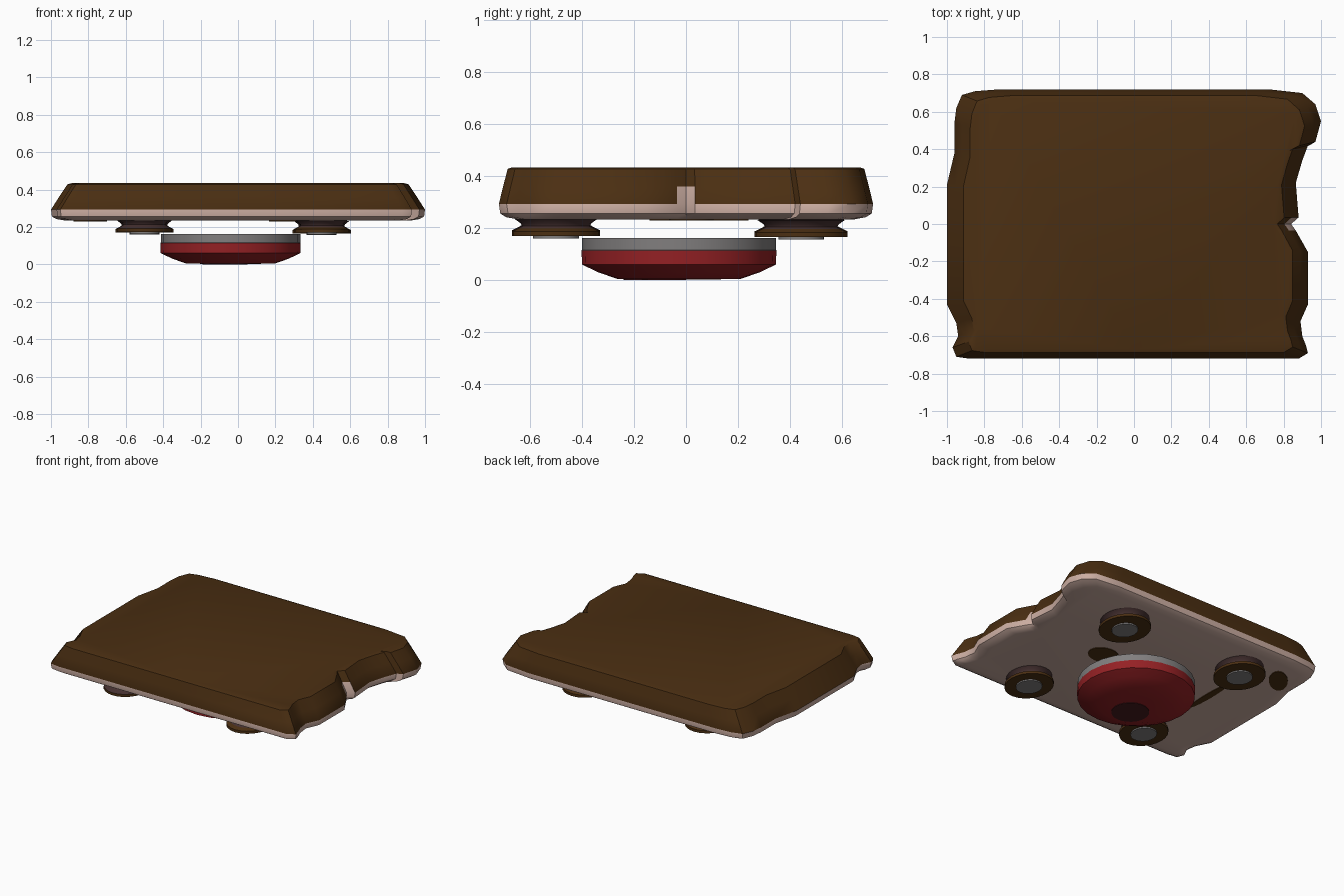
import bpy, bmesh, math
from mathutils import Matrix

if "Cube" in bpy.data.objects:
    bpy.data.objects.remove(bpy.data.objects["Cube"])


def mat(name, c):
    m = bpy.data.materials.new(name)
    m.diffuse_color = (*c, 1)
    m.use_nodes = True
    m.node_tree.nodes["Principled BSDF"].inputs["Base Color"].default_value = m.diffuse_color
    return m


BROWN = mat("dark brown", (0.07, 0.028, 0.006))
PINK = mat("pale pink", (0.60, 0.42, 0.36))
RED = mat("red", (0.30, 0.015, 0.018))
GREY = mat("grey", (0.22, 0.21, 0.21))
PLUM = mat("plum brown", (0.06, 0.03, 0.03))
MAROON = mat("maroon", (0.06, 0.01, 0.012))


def finish(name, bm, mats, angle=40):
    bmesh.ops.recalc_face_normals(bm, faces=bm.faces)
    me = bpy.data.meshes.new(name)
    bm.to_mesh(me)
    bm.free()
    ob = bpy.data.objects.new(name, me)
    bpy.context.collection.objects.link(ob)
    for m in mats:
        me.materials.append(m)
    bpy.ops.object.select_all(action='DESELECT')
    ob.select_set(True)
    bpy.context.view_layer.objects.active = ob
    bpy.ops.object.shade_smooth_by_angle(angle=math.radians(angle))
    return ob


def loft(name, rings, mats, rule, angle=40):
    """Join stacked point rings, cap both ends, colour faces by rule(centre)."""
    bm = bmesh.new()
    loops = [[bm.verts.new(p) for p in r] for r in rings]
    n = len(loops[0])
    for a, b in zip(loops, loops[1:]):
        for i in range(n):
            j = (i + 1) % n
            bm.faces.new((a[i], a[j], b[j], b[i]))
    bm.faces.new(loops[0][::-1])
    bm.faces.new(loops[-1])
    for f in bm.faces:
        f.material_index = rule(f.calc_center_median())
    return finish(name, bm, mats, angle)


def ellipse(cx, cy, z, rx, ry, n=24):
    return [(cx + rx * math.cos(2 * math.pi * i / n),
             cy + ry * math.sin(2 * math.pi * i / n), z) for i in range(n)]


# Slab with wavy ends: brown above, pink below
outline = [
    (-.72, .72), (-.85, .71), (-.92, .69), (-.95, .62), (-.96, .54), (-.96, .38),
    (-1, .21), (-1, -.1), (-1, -.43), (-.95, -.53), (-.94, -.60), (-.97, -.66),
    (-.95, -.71), (-.88, -.72), (0, -.72), (.88, -.72), (.93, -.69), (.92, -.65),
    (.90, -.60), (.89, -.52), (.93, -.43), (.93, -.15), (.865, -.035), (.84, 0),
    (.88, .035), (.865, .22), (.90, .34), (.93, .42), (.97, .44), (1, .55),
    (.97, .64), (.90, .70), (.72, .72), (0, .72)]
levels = [(.234, .92, .90), (.242, .97, .96), (.256, .995, .992), (.293, 1, 1),
          (.36, .957, .977), (.428, .912, .953), (.434, .89, .93)]
loft("slab", [[(x * sx, y * sy, z) for x, y in outline] for z, sx, sy in levels],
     [BROWN, PINK],
     lambda c: int(c.z < .293 or (c.x > .7 and abs(c.y) < .03 and c.z < .36)))

# Red dome with grey rim
CX, CY = -.04, -.027
dome = [(.003, .10), (.004, .235), (.03, .31), (.06, .373), (.115, .375),
        (.116, .373), (.162, .373)]
loft("dome", [ellipse(CX, CY, z, r, r) for z, r in dome], [RED, GREY],
     lambda c: int(c.z > .1155))
loft("dome_spot", [ellipse(-.07, -.12, z, .12, .12) for z in (0, .005)],
     [MAROON], lambda c: 0)

# Four round feet: flared cup with a grey pad
for x in (-.5, .447):
    for y in (-.5, .443):
        d = -.008 * ((x > 0) + (y > 0)) / 2
        k = 1.04 if y > 0 else .98
        cup = [(.174, .60), (.174, 1), (.192, 1), (.205, .85), (.212, .78),
               (.222, .80), (.24, .95)]
        loft("foot", [ellipse(x, y, z + d, .15 * s * k, .172 * s * k) for z, s in cup],
             [BROWN, PLUM], lambda c: int(c.z > .197))
        loft("foot_pad", [ellipse(x, y, z + d, .08, .088) for z in (.165, .176)],
             [GREY], lambda c: 0)


# Thin brown marks on the underside
def mark(name, x, y, rx, ry, turn):
    bm = bmesh.new()
    bmesh.ops.create_cone(bm, cap_ends=True, segments=20, radius1=1, radius2=1, depth=1)
    m = (Matrix.Translation((x, y, .233)) @ Matrix.Rotation(math.radians(turn), 4, 'Z')
         @ Matrix.Diagonal((rx, ry, .006, 1)))
    bmesh.ops.transform(bm, matrix=m, verts=bm.verts)
    finish(name, bm, [BROWN])


mark("round_mark", .27, .02, .105, .085, 0)
mark("oval_mark", -.79, .48, .12, .06, 49)
mark("long_mark", -.575, .05, .025, .19, 0)
